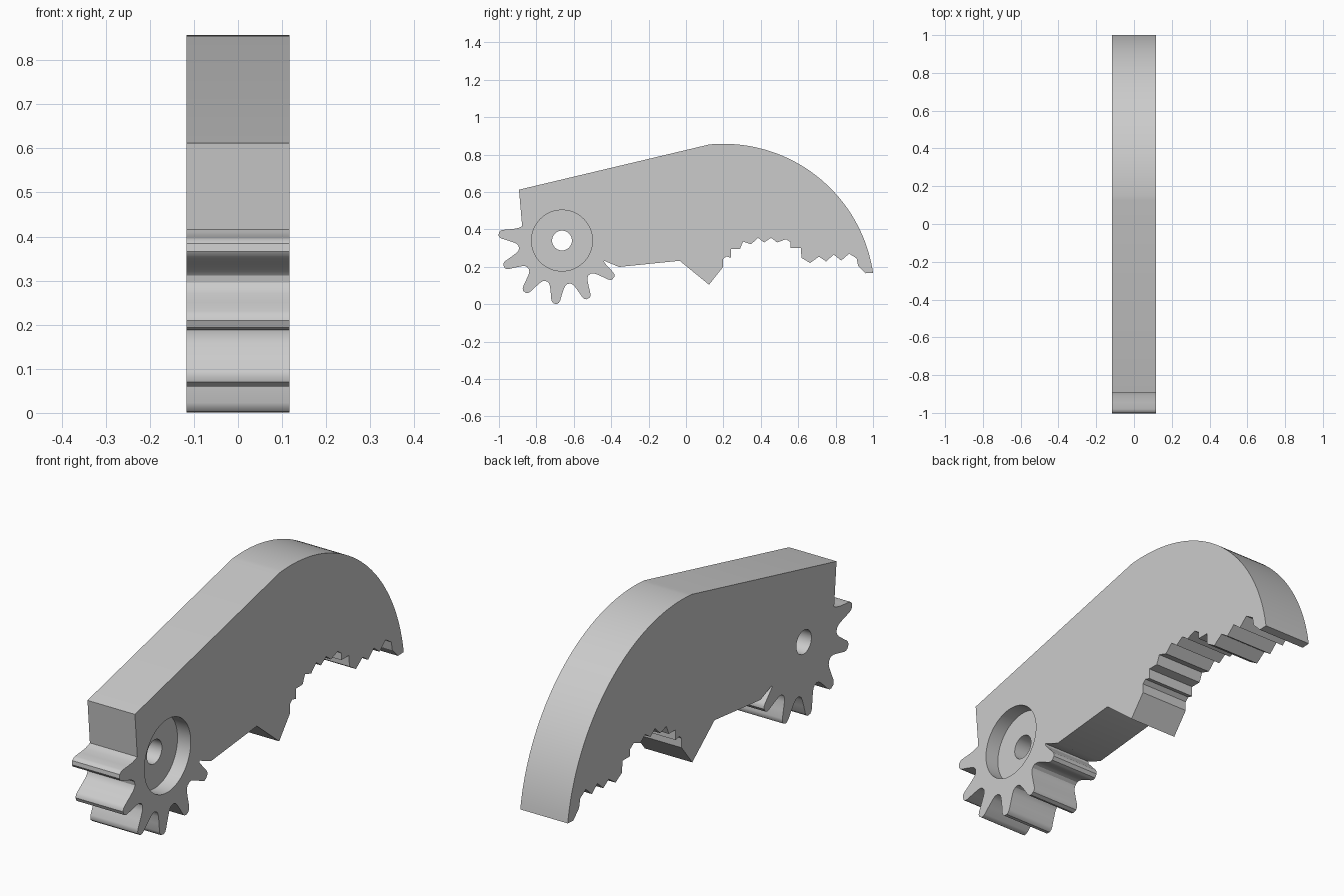
import bpy
import bmesh
from math import radians, sin, cos, atan2

cube = bpy.data.objects.get("Cube")
if cube:
    bpy.data.objects.remove(cube, do_unlink=True)

HALF_WIDTH = 0.117
PIVOT = (-0.663, 0.34)
RECESS_RADIUS, HOLE_RADIUS = 0.163, 0.053
RECESS_DEPTH = 0.065


def polar(center, radius, angle):
    return (center[0] + radius * cos(angle), center[1] + radius * sin(angle))


def make_prism(name, outline, x_start, x_end):
    """Extrude a closed side outline (y, z) along the x axis."""
    bm = bmesh.new()
    face = bm.faces.new([bm.verts.new((x_start, y, z)) for y, z in outline])
    extruded = bmesh.ops.extrude_face_region(bm, geom=[face])
    moved = [v for v in extruded["geom"] if isinstance(v, bmesh.types.BMVert)]
    bmesh.ops.translate(bm, verts=moved, vec=(x_end - x_start, 0, 0))
    bmesh.ops.recalc_face_normals(bm, faces=bm.faces)
    mesh = bpy.data.meshes.new(name)
    bm.to_mesh(mesh)
    bm.free()
    obj = bpy.data.objects.new(name, mesh)
    bpy.context.collection.objects.link(obj)
    return obj


def circle(center, radius, count=64):
    return [polar(center, radius, radians(360 * i / count)) for i in range(count)]


def gear_teeth(first_angle, count, spacing):
    """Rounded gear teeth, each mirrored about its own centre line."""
    half = [(13, 0.234), (10.5, 0.241), (8.5, 0.255), (6, 0.288),
            (4.2, 0.322), (3.2, 0.333), (1.5, 0.34)]
    tooth = [(-a, r) for a, r in half] + [(a, r) for a, r in reversed(half)]
    return [polar(PIVOT, r, radians(first_angle + i * spacing + a))
            for i in range(count) for a, r in tooth]


def back_arc(center, start, end, count=48):
    """Large rounded back, from the jaw tip up to the straight top edge."""
    def offset(p):
        return (p[0] - center[0], p[1] - center[1])
    (sy, sz), (ey, ez) = offset(start), offset(end)
    a0, a1 = atan2(sz, sy), atan2(ez, ey)
    radius = (sy * sy + sz * sz) ** 0.5
    return [polar(center, radius, a0 + (a1 - a0) * i / count)
            for i in range(count + 1)]


# Side outline: rear edge, gear, lower edge with spur, jaw teeth, rounded back
rear_edge = [(-0.893, 0.612), (-0.876, 0.416)]
lower_edge = [(-0.438, 0.232), (-0.358, 0.199), (-0.034, 0.232),
              (0.123, 0.104), (0.198, 0.198)]
jaw_teeth = [(0.198, 0.24), (0.215, 0.255), (0.24, 0.248), (0.24, 0.294),
             (0.288, 0.294), (0.305, 0.334), (0.348, 0.32), (0.385, 0.355),
             (0.417, 0.33), (0.455, 0.355), (0.487, 0.33), (0.535, 0.347),
             (0.56, 0.33), (0.56, 0.299), (0.615, 0.299), (0.617, 0.248),
             (0.663, 0.22), (0.711, 0.254), (0.749, 0.228), (0.79, 0.265),
             (0.83, 0.233), (0.872, 0.27), (0.912, 0.245), (0.92, 0.205),
             (0.96, 0.165)]
back = back_arc((0.2, 0.0485), (1.0, 0.167), (0.125, 0.853))
teeth = gear_teeth(174, 6, 30)[1:-2]
outline = rear_edge + teeth + lower_edge + jaw_teeth + back

jaw = make_prism("geared_jaw", outline, -HALF_WIDTH, HALF_WIDTH)

# Pivot hole right through, with a wide round recess on one side
cutters = [
    make_prism("recess_cutter", circle(PIVOT, RECESS_RADIUS),
               HALF_WIDTH - RECESS_DEPTH, HALF_WIDTH + 0.1),
    make_prism("hole_cutter", circle(PIVOT, HOLE_RADIUS),
               -HALF_WIDTH - 0.1, HALF_WIDTH + 0.1),
]
bpy.ops.object.select_all(action="DESELECT")
bpy.context.view_layer.objects.active = jaw
jaw.select_set(True)
for cutter in cutters:
    cutter.hide_render = True
    modifier = jaw.modifiers.new(cutter.name, "BOOLEAN")
    modifier.operation = "DIFFERENCE"
    modifier.solver = "EXACT"
    modifier.object = cutter
    bpy.ops.object.modifier_apply(modifier=modifier.name)
    bpy.data.objects.remove(cutter, do_unlink=True)

# One plain grey for the whole part
grey = bpy.data.materials.new("plain grey")
grey.use_nodes = True
colour = (0.6, 0.6, 0.6, 1)
grey.diffuse_color = colour
grey.node_tree.nodes["Principled BSDF"].inputs["Base Color"].default_value = colour
jaw.data.materials.clear()
jaw.data.materials.append(grey)

bpy.ops.object.shade_smooth_by_angle(angle=radians(30))
